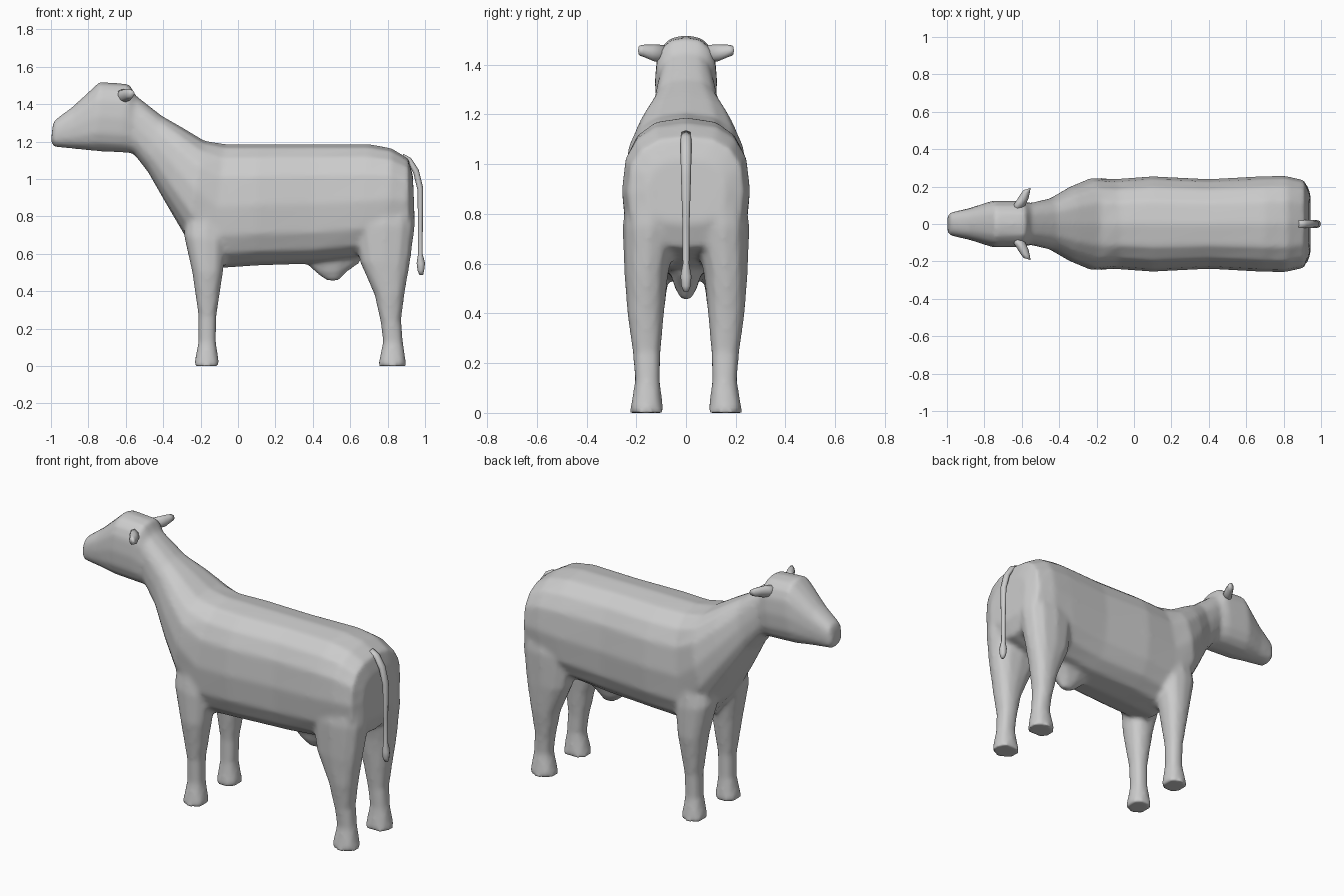
import bpy, bmesh, math
from mathutils import Vector


def loft(bm, rings, n=16, power=2.0):
    """Skin a closed tube through rings given as (centre, u, v)."""
    def s(t):
        return math.copysign(abs(t) ** (2 / power), t) if abs(t) > 1e-6 else 0
    loops = []
    for c, u, v in rings:
        c, u, v = Vector(c), Vector(u), Vector(v)
        loops.append([bm.verts.new(c + u * s(math.cos(a)) + v * s(math.sin(a)))
                      for a in (2 * math.pi * i / n for i in range(n))])
    for a, b in zip(loops, loops[1:]):
        for i in range(n):
            j = (i + 1) % n
            bm.faces.new((a[i], a[j], b[j], b[i]))
    bm.faces.new(loops[0][::-1])
    bm.faces.new(loops[-1])


def side(x1, z1, x2, z2, hw, y=0.0, sign=1):
    """Ring spanning two points of the side view, hw wide each way in y."""
    return (((x1 + x2) / 2, y * sign, (z1 + z2) / 2),
            ((x1 - x2) / 2, 0, (z1 - z2) / 2), (0, hw, 0))


def finish(name, bm):
    bmesh.ops.recalc_face_normals(bm, faces=bm.faces[:])
    me = bpy.data.meshes.new(name)
    bm.to_mesh(me)
    bm.free()
    me.shade_smooth()
    ob = bpy.data.objects.new(name, me)
    bpy.context.collection.objects.link(ob)
    return ob


# Torso, neck and head: upper point, lower point, half width
trunk = [
    (-0.99, 1.29, -1.00, 1.20, .045), (-.98, 1.315, -.985, 1.172, .062),
    (-.88, 1.39, -.88, 1.162, .085), (-.74, 1.52, -.77, 1.15, .125),
    (-.58, 1.508, -.63, 1.142, .125), (-.55, 1.45, -.56, 1.138, .112),
    (-.41, 1.34, -.48, 1.035, .138), (-.30, 1.277, -.38, .86, .20),
    (-.18, 1.205, -.28, .69, .246), (-.07, 1.187, -.15, .52, .24),
    (.10, 1.187, .10, .537, .255), (.40, 1.187, .40, .547, .24),
    (.70, 1.187, .65, .575, .255), (.82, 1.165, .79, .62, .258),
    (.91, 1.11, .91, .66, .235), (.935, 1.02, .945, .76, .16)]

# Legs: front point, back point, half width, y
front_leg = [
    (-.237, 0, -.098, 0, .069, .158), (-.212, .13, -.118, .13, .05, .155),
    (-.212, .27, -.115, .27, .053, .158), (-.245, .50, -.08, .50, .085, .16),
    (-.29, .70, -.06, .66, .10, .147), (-.27, .90, -.05, .85, .08, .14)]
hind_leg = [
    (.748, 0, .902, 0, .069, .158), (.775, .13, .882, .13, .05, .155),
    (.763, .23, .873, .25, .056, .158), (.73, .38, .893, .40, .073, .162),
    (.65, .56, .92, .55, .088, .16), (.62, .75, .947, .75, .11, .145),
    (.66, .95, .94, .92, .09, .14)]
udder = [
    (.30, .62, .70, .62, .09), (.36, .55, .65, .55, .062),
    (.42, .495, .585, .505, .045), (.475, .457, .54, .457, .02)]

bm = bmesh.new()
loft(bm, [side(*r) for r in trunk], power=2.6)
loft(bm, [side(*r) for r in udder], n=10)
for sign in (-1, 1):
    for leg in (front_leg, hind_leg):
        loft(bm, [side(*r, sign=sign) for r in leg], n=12, power=2.4)
body = finish("body", bm)

# Fuse the overlapping parts into one soft skin
fuse = body.modifiers.new("fuse", 'REMESH')
fuse.mode = 'VOXEL'
fuse.voxel_size = 0.014
fuse.use_smooth_shade = True
soft = body.modifiers.new("soften", 'SMOOTH')
soft.factor = 0.5
soft.iterations = 5

# Ears
for sign, name in ((-1, "left_ear"), (1, "right_ear")):
    bm = bmesh.new()
    ear = [(-.625, .08, 1.445, .04, .033), (-.60, .125, 1.447, .036, .035),
           (-.582, .165, 1.455, .026, .026), (-.572, .187, 1.457, .019, .02)]
    loft(bm, [((x, y * sign, z), (a, 0.3 * a * sign, 0), (0, 0, b))
              for x, y, z, a, b in ear], n=8)
    finish(name, bm)

# Tail: side-view centre line with half thickness
tail = [
    (.87, 1.095, .884, 1.135, .024), (.912, 1.08, .925, 1.112, .022),
    (.938, 1.03, .966, 1.05, .022), (.960, .94, .99, .955, .02),
    (.962, .75, .988, .75, .014), (.963, .60, .987, .60, .013),
    (.955, .55, 1.0, .55, .022), (.96, .51, .995, .51, .019),
    (.97, .488, .99, .488, .01)]
bm = bmesh.new()
loft(bm, [side(*r) for r in tail], n=8)
finish("tail", bm)
